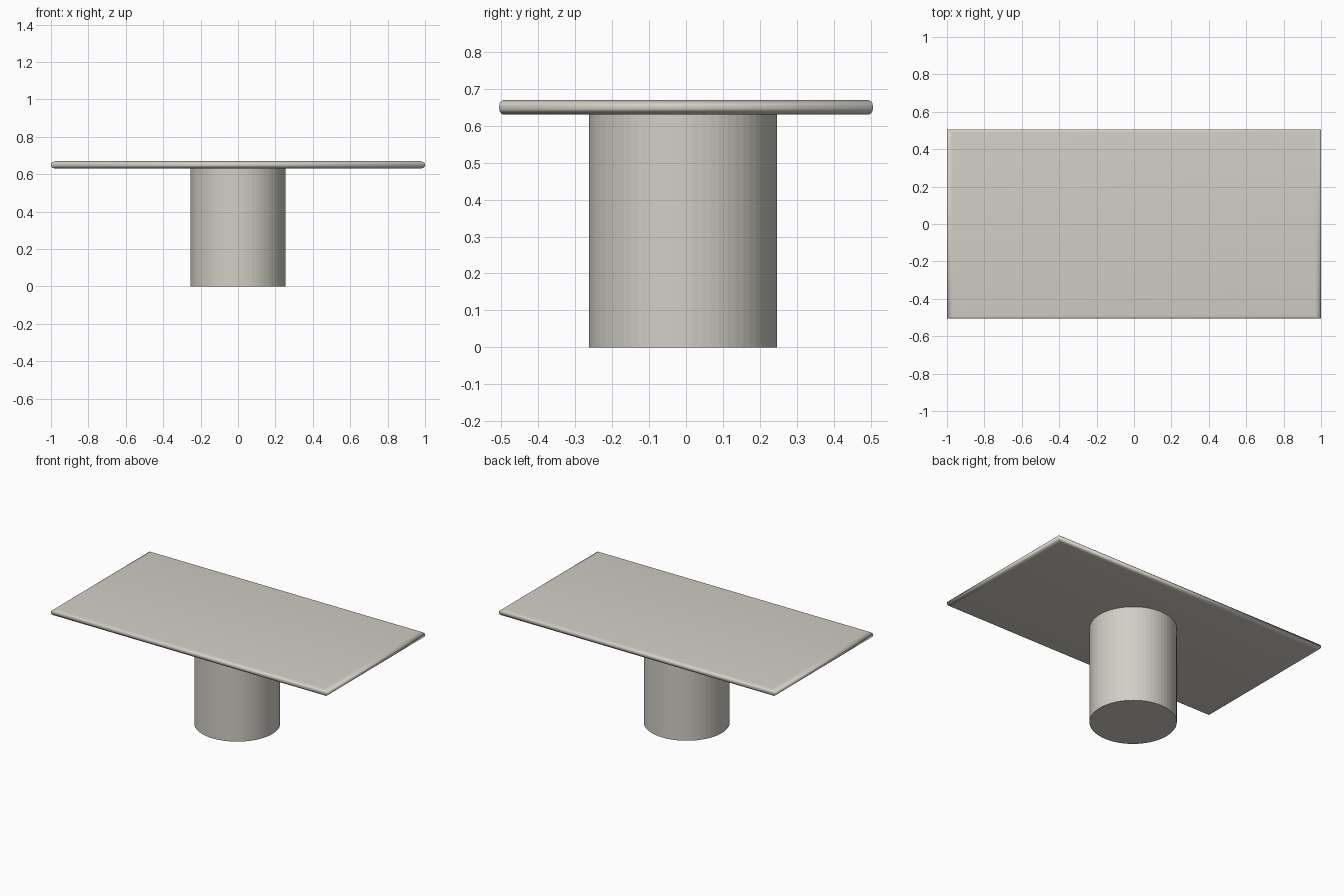
import bpy, bmesh, math

if "Cube" in bpy.data.objects:
    bpy.data.objects.remove(bpy.data.objects["Cube"])

stone = bpy.data.materials.new("warm_grey")
stone.diffuse_color = (0.64, 0.62, 0.56, 1)
stone.use_nodes = True
stone.node_tree.nodes["Principled BSDF"].inputs["Base Color"].default_value = stone.diffuse_color


def finish(name, bm, smooth):
    bmesh.ops.recalc_face_normals(bm, faces=bm.faces)
    mesh = bpy.data.meshes.new(name)
    for f in bm.faces:
        f.smooth = smooth
    bm.to_mesh(mesh)
    bm.free()
    mesh.materials.append(stone)
    obj = bpy.data.objects.new(name, mesh)
    bpy.context.collection.objects.link(obj)
    return obj


# Table top: stacked rectangles following a rounded edge, sharp mitred corners
HX, HY, ZC, HZ = 1.0, 0.506, 0.65, 0.02
EX, EY, EZ, STEPS = 0.03, 0.015, 0.016, 6
bm = bmesh.new()
rings = []
for side in (-1, 1):
    for i in range(STEPS + 1):
        t = i / STEPS * math.pi / 2
        a = math.pi / 2 - t if side < 0 else t
        x = HX - EX * (1 - math.cos(a))
        y = HY - EY * (1 - math.cos(a))
        z = ZC + side * (HZ - EZ + EZ * math.sin(a))
        rings.append([bm.verts.new((sx * x, sy * y, z))
                      for sx, sy in ((-1, -1), (1, -1), (1, 1), (-1, 1))])
for low, high in zip(rings, rings[1:]):
    for k in range(4):
        n = (k + 1) % 4
        bm.faces.new((low[k], low[n], high[n], high[k]))
bm.faces.new(rings[0][::-1])
bm.faces.new(rings[-1])
finish("table_top", bm, True)

# Pedestal: faceted drum, set slightly towards the front
bm = bmesh.new()
bmesh.ops.create_cone(bm, cap_ends=True, segments=64,
                      radius1=0.255, radius2=0.255, depth=0.632)
bmesh.ops.translate(bm, verts=bm.verts, vec=(0, -0.008, 0.316))
finish("pedestal", bm, False)
